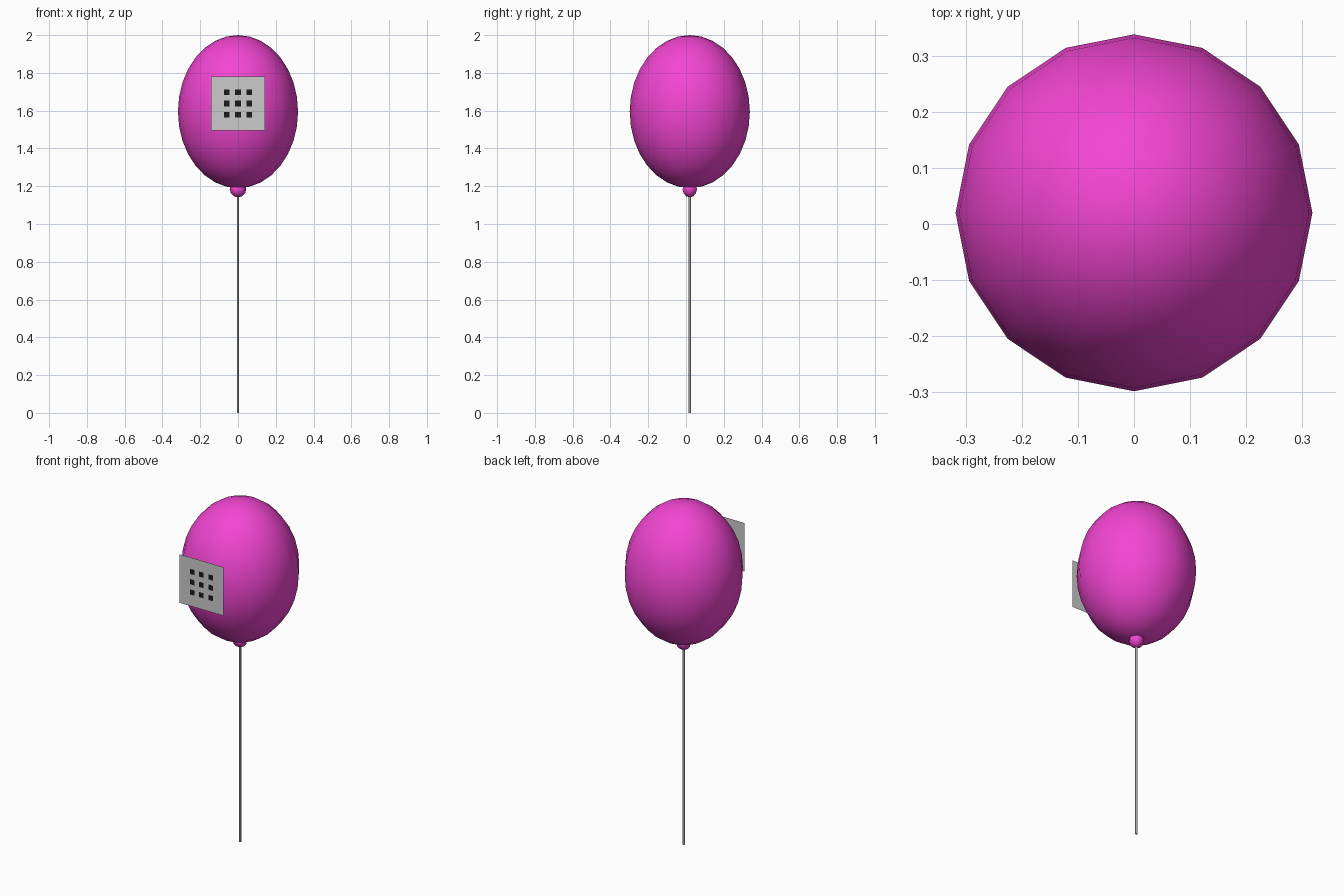
import bpy, bmesh

if "Cube" in bpy.data.objects:
    bpy.data.objects.remove(bpy.data.objects["Cube"])

CY = 0.02  # balloon axis offset in y


def material(name, rgb):
    m = bpy.data.materials.new(name)
    m.diffuse_color = (*rgb, 1)
    m.use_nodes = True
    m.node_tree.nodes["Principled BSDF"].inputs["Base Color"].default_value = m.diffuse_color
    return m


pink = material("pink", (0.9, 0.06, 0.65))
black = material("black", (0.01, 0.01, 0.01))


def ball(name, z, r, stretch, segments, rings):
    bpy.ops.mesh.primitive_uv_sphere_add(segments=segments, ring_count=rings,
                                         radius=r, location=(0, CY, z))
    ob = bpy.context.object
    ob.name = name
    ob.scale.z = stretch
    bpy.ops.object.transform_apply(location=False, rotation=False)
    ob.data.materials.append(pink)
    bpy.ops.object.shade_smooth()
    # put a vertex on the +x axis whatever the segment count
    v = max(ob.data.vertices, key=lambda p: p.co.x)
    from math import atan2
    ob.rotation_euler.z = -atan2(v.co.y, v.co.x)
    return ob


# balloon body and knot
ball("balloon", 1.595, 0.318, 0.405 / 0.318, 16, 16)
ball("knot", 1.185, 0.044, 1.0, 6, 6)

# string
bpy.ops.mesh.primitive_cylinder_add(vertices=6, radius=0.007, depth=1.17,
                                    location=(0, CY, 0.585))
bpy.context.object.name = "string"
bpy.ops.object.shade_smooth_by_angle()

# flat panel floating in front, with a 3 x 3 pattern of dark squares
cuts = [-0.142, -0.075, -0.045, -0.015, 0.015, 0.045, 0.075, 0.142]
bm = bmesh.new()
grid = [[bm.verts.new((x, -0.338, 1.638 + z)) for x in cuts] for z in cuts]
for i in range(7):
    for j in range(7):
        f = bm.faces.new((grid[i][j], grid[i][j + 1],
                          grid[i + 1][j + 1], grid[i + 1][j]))
        f.material_index = i % 2 and j % 2
mesh = bpy.data.meshes.new("panel")
bm.to_mesh(mesh)
bm.free()
mesh.materials.append(material("grey", (0.6, 0.6, 0.6)))
mesh.materials.append(black)
bpy.context.collection.objects.link(bpy.data.objects.new("panel", mesh))
